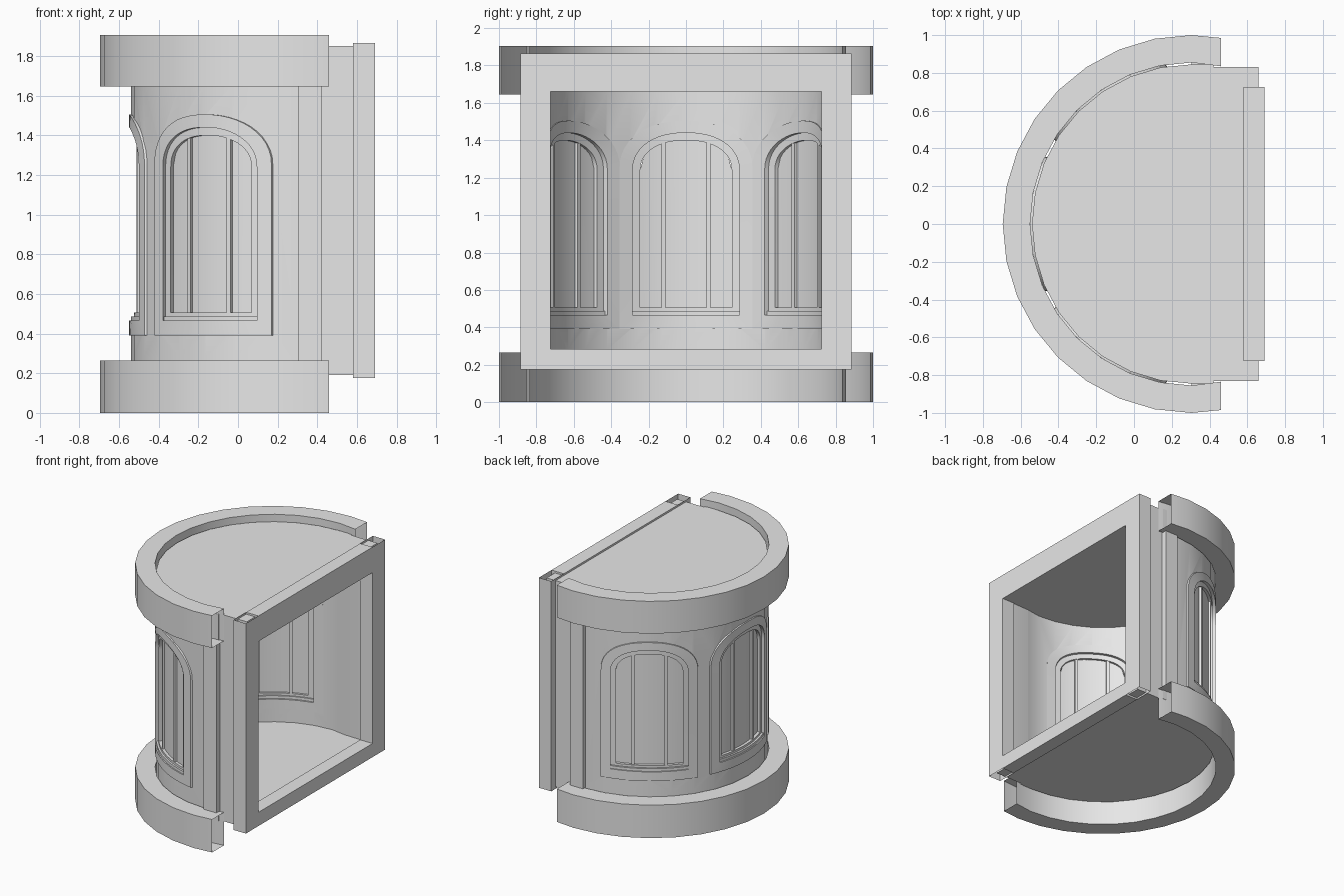
import bpy, bmesh, math
from mathutils import Matrix, Vector

old = bpy.data.objects.get("Cube")
if old:
    bpy.data.objects.remove(old, do_unlink=True)

CX = 0.305                      # centre of the half round plan
TURN = math.radians(56.25)      # angle between neighbouring windows

plaster = bpy.data.materials.new("plain_grey")
plaster.use_nodes = True
plaster.diffuse_color = (0.8, 0.8, 0.8, 1)
plaster.node_tree.nodes["Principled BSDF"].inputs["Base Color"].default_value = (0.8, 0.8, 0.8, 1)


def finish(name, bm, turn=0):
    """Turn a bmesh into a smooth-by-angle object, rotated round the plan centre."""
    bmesh.ops.recalc_face_normals(bm, faces=bm.faces)
    pivot = Vector((CX, 0, 0))
    rot = Matrix.Translation(pivot) @ Matrix.Rotation(turn, 4, 'Z') @ Matrix.Translation(-pivot)
    bm.transform(rot)
    me = bpy.data.meshes.new(name)
    bm.to_mesh(me)
    bm.free()
    me.materials.append(plaster)
    ob = bpy.data.objects.new(name, me)
    bpy.context.collection.objects.link(ob)
    return ob


def loft(name, loops, around=False, section=True, caps=False, turn=0):
    """Quads between matching point loops; optionally closed along and across."""
    bm = bmesh.new()
    rows = [[bm.verts.new(p) for p in loop] for loop in loops]
    n, m = len(rows[0]), len(rows)
    for j in range(m if section else m - 1):
        a, b = rows[j], rows[(j + 1) % m]
        for i in range(n if around else n - 1):
            k = (i + 1) % n
            bm.faces.new((a[i], a[k], b[k], b[i]))
    if caps and around:
        bm.faces.new(rows[0])
        bm.faces.new(rows[-1])
    elif caps:
        bm.faces.new([r[0] for r in rows])
        bm.faces.new([r[-1] for r in rows])
    return finish(name, bm, turn)


def at(points, z):
    return [(x, y, z) for x, y in points]


def outline(r, ends):
    """Half circle bulging to -x, continued by straight ends on both sides."""
    arc = []
    for i in range(17):
        a = math.pi / 2 + math.pi * i / 16
        arc.append((CX + r * math.cos(a), r * math.sin(a)))
    return ends[::-1] + arc + [(x, -y) for x, y in ends]


def box(name, x, y, z, open_axis=None):
    bm = bmesh.new()
    bmesh.ops.create_cube(bm, size=1)
    for v in bm.verts:
        for i, (lo, hi) in enumerate((x, y, z)):
            v.co[i] = lo if v.co[i] < 0 else hi
    if open_axis is not None:
        bm.normal_update()
        gone = [f for f in bm.faces if abs(f.normal[open_axis]) > 0.9]
        bmesh.ops.delete(bm, geom=gone, context='FACES_ONLY')
    return finish(name, bm)


# Projecting bands at the foot and the head, hollow with open ends
band_out = outline(1.0, [(0.46, 0.985)])
band_in = outline(0.855, [(0.46, 0.835)])
for name, lo, hi in (("bottom_band", 0, 0.265), ("top_band", 1.645, 1.905)):
    loft(name, [at(band_out, lo), at(band_out, hi), at(band_in, hi), at(band_in, lo)])

# Floor and roof slabs
plan_out = outline(0.845, [(0.42, 0.845), (0.42, 0.83), (0.66, 0.83)])
plan_in = outline(0.76, [(0.42, 0.742), (0.43, 0.74), (0.66, 0.735)])
for name, lo, hi in (("floor_slab", 0.19, 0.28), ("roof_slab", 1.665, 1.85)):
    loft(name, [at(plan_out, lo), at(plan_out, hi)], around=True, section=False, caps=True)

# Curved wall with side jambs
wall = loft("curved_wall", [at(plan_out, 0.28), at(plan_out, 1.665),
                            at(plan_in, 1.665), at(plan_in, 0.28)], caps=True)


def arch_height(u, half, spring, top):
    t = min(1, abs(u) / half)
    return spring + (top - spring) * (1 - t ** 2.2) ** (1 / 2.2)


def arch(half, bottom, spring, top, n=24):
    """Closed arch outline as (u, z): bottom rail, then over the head."""
    pts = [(-half + 2 * half * i / 12, bottom) for i in range(13)]
    for i in range(n + 1):
        u = half * math.cos(math.pi * i / n)
        pts.append((u, arch_height(u, half, spring, top)))
    return pts


def bend(points, r):
    """Wrap (u, z) points on a cylinder of radius r facing -x."""
    return [(CX - math.sqrt(r * r - u * u), u, z) for u, z in points]


OUTER = (0.355, 0.39, 1.25, 1.505)
MIDDLE = (0.285, 0.465, 1.24, 1.44)
INNER = (0.245, 0.505, 1.24, 1.4)


def arch_ring(name, a, b, r_in, r_out, turn):
    a, b = arch(*a), arch(*b)
    loft(name, [bend(a, r_out), bend(b, r_out), bend(b, r_in), bend(a, r_in)],
         around=True, turn=turn)


def strip(name, u0, u1, bottom, top_of, r_in, r_out, turn, n=12):
    """Curved upright plate between u0 and u1 with a shaped top."""
    us = [u0 + (u1 - u0) * i / n for i in range(n + 1)]
    low = [(u, bottom) for u in us]
    high = [(u, top_of(u)) for u in us]
    loft(name, [bend(low, r_out), bend(high, r_out), bend(high, r_in), bend(low, r_in)],
         caps=True, turn=turn)


def inner_top(u):
    return arch_height(u, INNER[0], INNER[2], INNER[3] + 0.01)


# Three windows: opening, trim, sash, sill, pane and glazing bars
for side, turn in (("middle", 0), ("left", -TURN), ("right", TURN)):
    hole = arch(0.352, 0.393, 1.25, 1.502)
    cutter = loft("opening_cutter", [[(CX - d, u, z) for u, z in hole] for d in (0.45, 1.0)],
                  around=True, section=False, caps=True, turn=turn)
    cutter.hide_render = True
    mod = wall.modifiers.new("opening", 'BOOLEAN')
    mod.operation, mod.solver, mod.object = 'DIFFERENCE', 'EXACT', cutter
    bpy.context.view_layer.objects.active = wall
    bpy.ops.object.modifier_apply(modifier=mod.name)
    bpy.data.objects.remove(cutter, do_unlink=True)

    arch_ring(side + "_window_trim", OUTER, MIDDLE, 0.752, 0.854, turn)
    arch_ring(side + "_window_sash", MIDDLE, INNER, 0.775, 0.83, turn)
    strip(side + "_window_sill", -0.285, 0.285, 0.465, lambda u: 0.487, 0.765, 0.845, turn)
    strip(side + "_window_pane", -0.246, 0.246, 0.5, inner_top, 0.793, 0.807, turn, 24)
    for label, u in (("a", -0.12), ("b", 0.12)):
        strip(side + "_glazing_bar_" + label, u - 0.011, u + 0.011, 0.5, inner_top,
              0.778, 0.824, turn, 2)

# Pilasters beside the jambs, and the square frame on the flat side
for side, s in (("left", 1), ("right", -1)):
    box(side + "_pilaster", (0.305, 0.42), sorted((s * 0.8, s * 0.875)), (0.265, 1.645))
    box(side + "_frame_post", (0.58, 0.69), sorted((s * 0.725, s * 0.885)), (0.175, 1.865), 2)
for name, z in (("frame_bottom_rail", (0.175, 0.285)), ("frame_top_rail", (1.66, 1.865))):
    box(name, (0.58, 0.69), (-0.725, 0.725), z, 1)

# Smooth shading on curves, sharp edges elsewhere
bpy.ops.object.select_all(action='DESELECT')
for ob in bpy.context.scene.objects:
    if ob.type == 'MESH' and plaster.name in ob.data.materials:
        ob.select_set(True)
        bpy.context.view_layer.objects.active = ob
bpy.ops.object.shade_smooth_by_angle(angle=math.radians(30))
